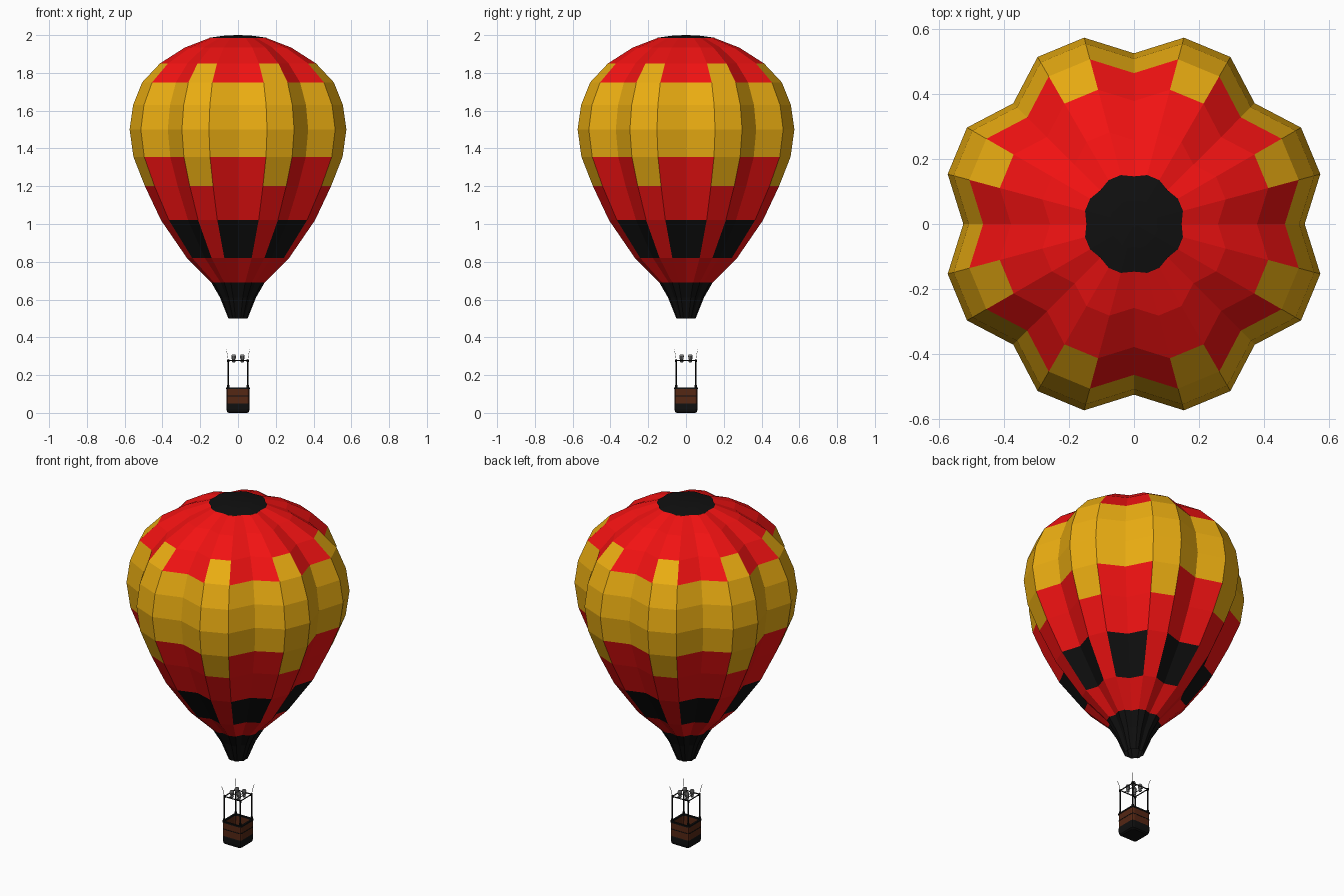
import bpy, bmesh, math
from mathutils import Vector

if "Cube" in bpy.data.objects:
    bpy.data.objects.remove(bpy.data.objects["Cube"])


def material(name, rgb):
    m = bpy.data.materials.new(name)
    m.diffuse_color = (*rgb, 1)
    m.use_nodes = True
    m.node_tree.nodes["Principled BSDF"].inputs["Base Color"].default_value = m.diffuse_color
    return m


RED = material("red", (0.88, 0.006, 0.006))
YELLOW = material("yellow", (0.83, 0.42, 0.006))
BLACK = material("black", (0.005, 0.005, 0.005))
BROWN = material("brown", (0.09, 0.02, 0.007))
GREY = material("grey", (0.2, 0.2, 0.2))


def make(name, rings, mats, pick=None, cap_start=False, cap_end=False):
    """Skin a stack of equal-length rings of points; pick(row, column) gives the material slot."""
    bm = bmesh.new()
    loops = [[bm.verts.new(p) for p in ring] for ring in rings]
    n = len(loops[0])
    for r in range(len(loops) - 1):
        for c in range(n):
            d = (c + 1) % n
            f = bm.faces.new((loops[r][c], loops[r][d], loops[r + 1][d], loops[r + 1][c]))
            f.material_index = pick(r, c) if pick else 0
    if cap_start:
        bm.faces.new(loops[0][::-1])
    if cap_end:
        bm.faces.new(loops[-1])
    mesh = bpy.data.meshes.new(name)
    bm.to_mesh(mesh)
    bm.free()
    for m in mats:
        mesh.materials.append(m)
    ob = bpy.data.objects.new(name, mesh)
    bpy.context.collection.objects.link(ob)
    return ob


def circle(r, z, n=8, x=0, y=0):
    return [(x + r * math.cos(2 * math.pi * i / n), y + r * math.sin(2 * math.pi * i / n), z)
            for i in range(n)]


def rounded_square(h, z, r=0.012):
    pts = []
    for k in range(4):
        a = math.pi / 4 + k * math.pi / 2
        cx, cy = (h - r) * math.copysign(1, math.cos(a)), (h - r) * math.copysign(1, math.sin(a))
        for t in (-45, 0, 45):
            b = a + math.radians(t)
            pts.append((cx + r * math.cos(b), cy + r * math.sin(b), z))
    return pts


def rod(name, a, b, r, mat, n=6):
    a, b = Vector(a), Vector(b)
    q = (b - a).to_track_quat('Z', 'Y')
    rings = [[p + q @ Vector(c) for c in circle(r, 0, n)] for p in (a, b)]
    return make(name, rings, [mat], cap_start=True, cap_end=True)


# Envelope: eight lobes of three gores, inner seam every third vertex
def lobed(r, z, dip=0.885):
    return [(r * (dip if i % 3 == 0 else 1) * math.cos(math.radians(15 * i)),
             r * (dip if i % 3 == 0 else 1) * math.sin(math.radians(15 * i)), z) for i in range(24)]


profile = [(.053, .50), (.098, .61), (.146, .69), (.28, .82), (.422, 1.02), (.51, 1.20),
           (.573, 1.355), (.594, 1.50), (.575, 1.63), (.525, 1.75), (.428, 1.85),
           (.292, 1.934), (.155, 1.985)]


def gore_colour(row, col):
    middle = col % 3 == 1
    if row < 2:
        return 2
    if middle:
        return 1 if 5 <= row <= 9 else 0
    if row == 3:
        return 2
    return 1 if 6 <= row <= 8 else 0


make("envelope", [lobed(r, z) for r, z in profile], [RED, YELLOW, BLACK], gore_colour)

# Crown cap
make("crown_cap", [lobed(.156, 1.986, .94), lobed(.075, 1.997, .94), lobed(.01, 2.0, .94)],
     [BLACK], cap_end=True)

# Basket: padded black base, wicker walls, hollow inside
make("basket", [rounded_square(h, z) for h, z in
                [(.05, 0), (.058, .006), (.061, .02), (.061, .045), (.06, .05), (.06, .13),
                 (.053, .13), (.053, .02)]],
     [BROWN, BLACK], lambda r, c: 1 if r < 4 else 0, cap_start=True, cap_end=True).data.polygons[-2].material_index = 1


# Basket bands and rim
def band(name, h, z, t, depth):
    rings = [rounded_square(a, b) for a, b in
             [(h, z - t), (h, z + t), (h - depth, z + t), (h - depth, z - t), (h, z - t)]]
    make(name, rings, [BLACK])


band("basket_rim", .063, .131, .004, .011)
band("basket_band", .0615, .09, .002, .003)

# Corner posts, collars and suspension wires
for i, (sx, sy) in enumerate([(1, 1), (-1, 1), (-1, -1), (1, -1)]):
    p = .052
    rod(f"post_{i}", (sx * p, sy * p, .10), (sx * p, sy * p, .28), .0045, BLACK)
    rod(f"post_collar_{i}", (sx * p, sy * p, .13), (sx * p, sy * p, .147), .0075, BLACK)
    rod(f"post_top_{i}", (sx * p, sy * p, .27), (sx * p, sy * p, .283), .006, BLACK)
    rod(f"wire_lower_{i}", (sx * p, sy * p, .28), (sx * .056, sy * .056, .31), .0013, GREY, 4)
    rod(f"wire_upper_{i}", (sx * .056, sy * .056, .31), (sx * .062, sy * .062, .335), .0013, GREY, 4)

# Burner frame: outer square and cross bars
for s in (-1, 1):
    rod("frame_side", (s * .052, -.052, .278), (s * .052, .052, .278), .003, BLACK)
    rod("frame_end", (-.052, s * .052, .278), (.052, s * .052, .278), .003, BLACK)
    rod("cross_bar", (s * .023, -.052, .278), (s * .023, .052, .278), .002, BLACK)

# Four burners
for x in (-.023, .023):
    for y in (-.023, .023):
        make("burner", [circle(r, z, 10, x, y) for r, z in
                        [(.006, .266), (.01, .272), (.007, .28), (.011, .286), (.012, .302), (.009, .309)]],
             [GREY], cap_start=True, cap_end=True)
